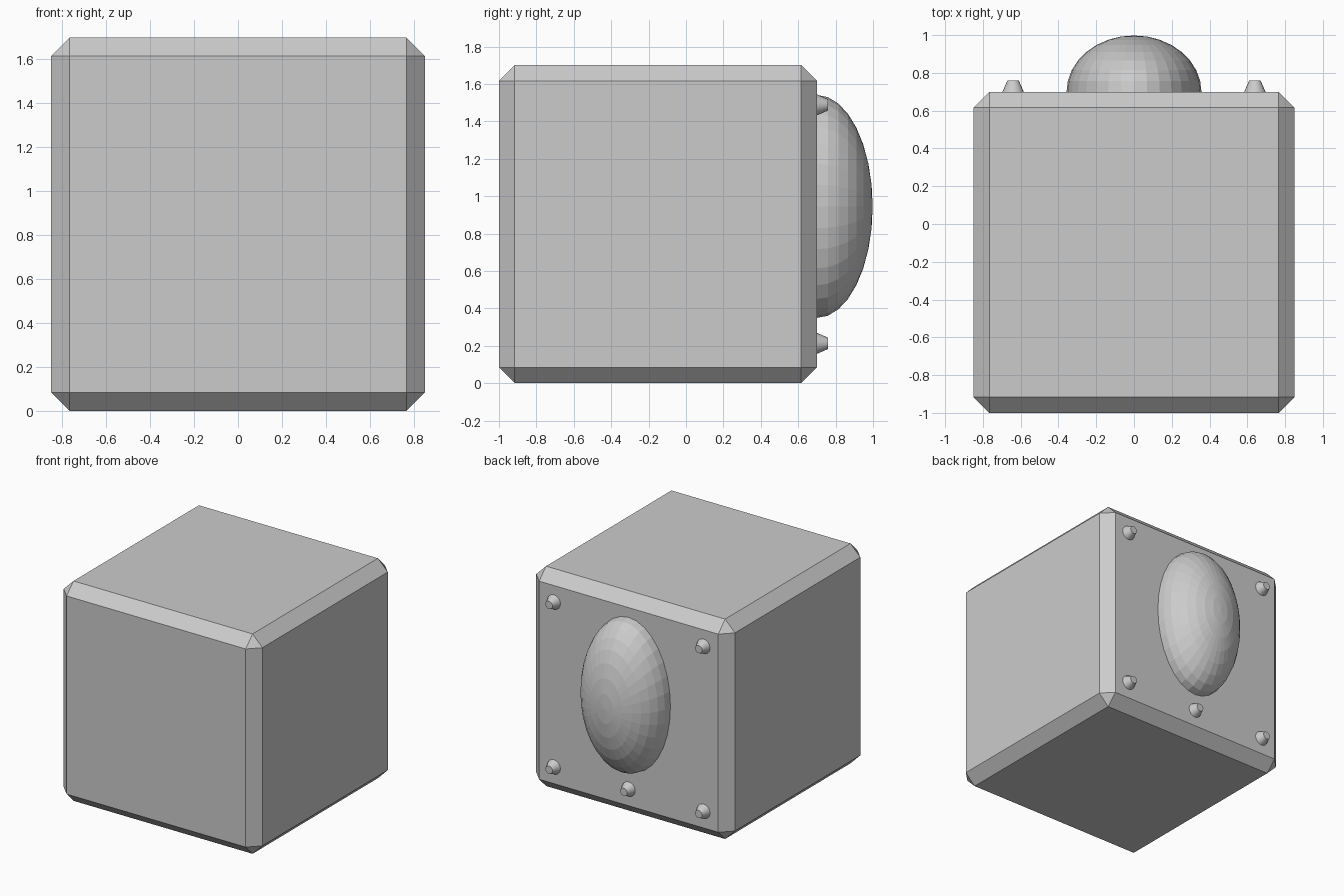
import bpy, math

if "Cube" in bpy.data.objects:
    bpy.data.objects.remove(bpy.data.objects["Cube"])

BACK = 0.70          # y of the back face
FACE = (-math.pi / 2, 0, 0)   # turns local +z to +y

# chamfered cube body
bpy.ops.mesh.primitive_cube_add(size=1.7, location=(0, -0.15, 0.85))
body = bpy.context.object
body.name = "body"
bev = body.modifiers.new("chamfer", 'BEVEL')
bev.width = 0.084
bev.segments = 1

# oval dome bulging from the back face, pole pointing backwards
bpy.ops.mesh.primitive_uv_sphere_add(segments=32, ring_count=16, radius=1,
                                     location=(0, BACK, 0.945), rotation=FACE)
dome = bpy.context.object
dome.name = "back_dome"
dome.scale = (0.357, 0.596, 0.298)


# small tapered studs: four corners and one at bottom centre
def stud(name, x, z):
    bpy.ops.mesh.primitive_cone_add(vertices=16, radius1=0.065, radius2=0.03,
                                    depth=0.08, location=(x, BACK + 0.02, z),
                                    rotation=FACE)
    ob = bpy.context.object
    ob.name = name
    bpy.ops.object.shade_smooth_by_angle(angle=math.radians(30))


# the base sits slightly inside the body
for side, x in (("left", -0.64), ("right", 0.64)):
    stud("lower_stud_" + side, x, 0.213)
    stud("upper_stud_" + side, x, 1.488)
stud("lower_stud_centre", 0, 0.213)
